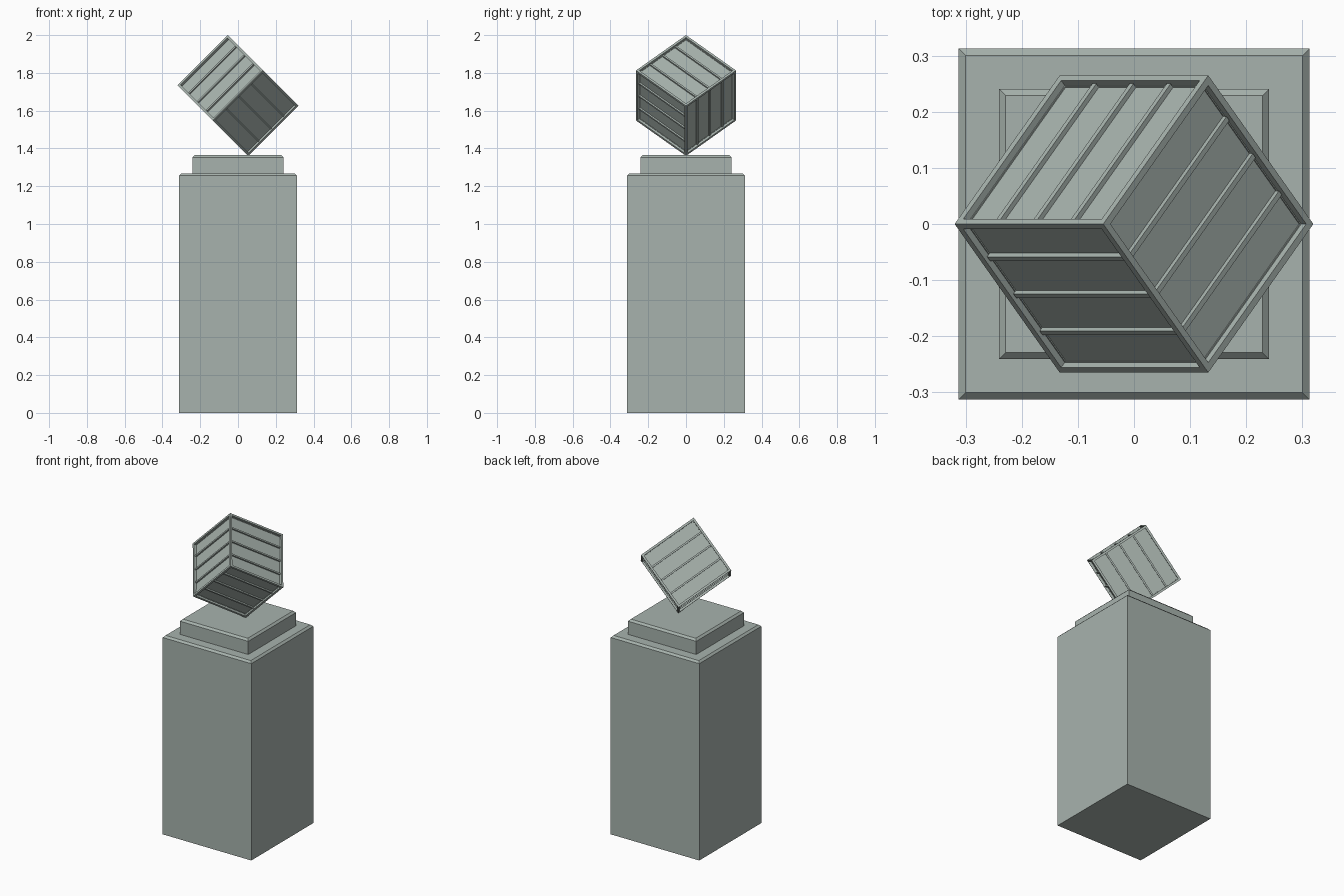
import bpy, bmesh
from mathutils import Matrix, Vector

if "Cube" in bpy.data.objects:
    bpy.data.objects.remove(bpy.data.objects["Cube"])

SIDE = 0.3745     # crate edge length
RIM = 0.02        # width of the raised frame
DEPTH = 0.015     # recess of the panels
R = 0.5 ** 0.5

stone = bpy.data.materials.new("green_grey")
stone.diffuse_color = (0.39, 0.45, 0.42, 1)
stone.use_nodes = True
stone.node_tree.nodes["Principled BSDF"].inputs["Base Color"].default_value = stone.diffuse_color


def finish(name, bm, matrix=Matrix()):
    bmesh.ops.recalc_face_normals(bm, faces=bm.faces)
    mesh = bpy.data.meshes.new(name)
    bm.to_mesh(mesh)
    bm.free()
    mesh.materials.append(stone)
    ob = bpy.data.objects.new(name, mesh)
    ob.matrix_world = matrix
    bpy.context.collection.objects.link(ob)
    return ob


def add_box(bm, center, size):
    m = Matrix.Translation(center) @ Matrix.Diagonal((*size, 1))
    bmesh.ops.create_cube(bm, size=1, matrix=m)


def plinth(name, half, z0, z1):
    """Square block with its top edges chamfered."""
    bm = bmesh.new()
    add_box(bm, (0, 0, (z0 + z1) / 2), (2 * half, 2 * half, z1 - z0))
    top = [e for e in bm.edges if all(v.co.z > z1 - 1e-4 for v in e.verts)]
    bmesh.ops.bevel(bm, geom=top, offset=0.012, segments=1, affect='EDGES')
    finish(name, bm)


# Pedestal
plinth("pedestal_column", 0.3125, 0, 1.268)
plinth("pedestal_cap", 0.241, 1.268, 1.364)

# Crate axes: tilted so it balances on one corner (right-handed frame)
axes = Matrix(((R, 0, R), (0.5, R, -0.5), (0.5, -R, -0.5))).transposed()
if axes.determinant() < 0:
    axes.col[0] = -axes.col[0]
height = SIDE * (1 + R)
crate_matrix = Matrix.Translation((0, 0, 2 - height / 2)) @ axes.to_4x4()

# Crate body: cube with recessed panels
bm = bmesh.new()
bmesh.ops.create_cube(bm, size=SIDE)
panels = bm.faces[:]
bmesh.ops.inset_individual(bm, faces=panels, thickness=RIM * 0.9, depth=0)
new = bmesh.ops.extrude_discrete_faces(bm, faces=panels)["faces"]
for f in new:
    c = f.calc_center_median()
    bmesh.ops.translate(bm, verts=f.verts, vec=-c.normalized() * DEPTH)
finish("crate_body", bm, crate_matrix)

# Crate slats: (face axis, slat direction, spacing axis), three per face
bm = bmesh.new()
for face, along, step in ((2, 1, 0), (1, 0, 2), (0, 1, 2)):
    for side in (-1, 1):
        for k in (-1, 0, 1):
            c, s = Vector(), Vector()
            c[face] = side * (SIDE / 2 - DEPTH + 0.002)
            c[step] = k * SIDE / 4
            s[face], s[step], s[along] = 0.014, 0.010, SIDE - 2 * RIM + 0.01
            add_box(bm, c, s)
finish("crate_slats", bm, crate_matrix)
